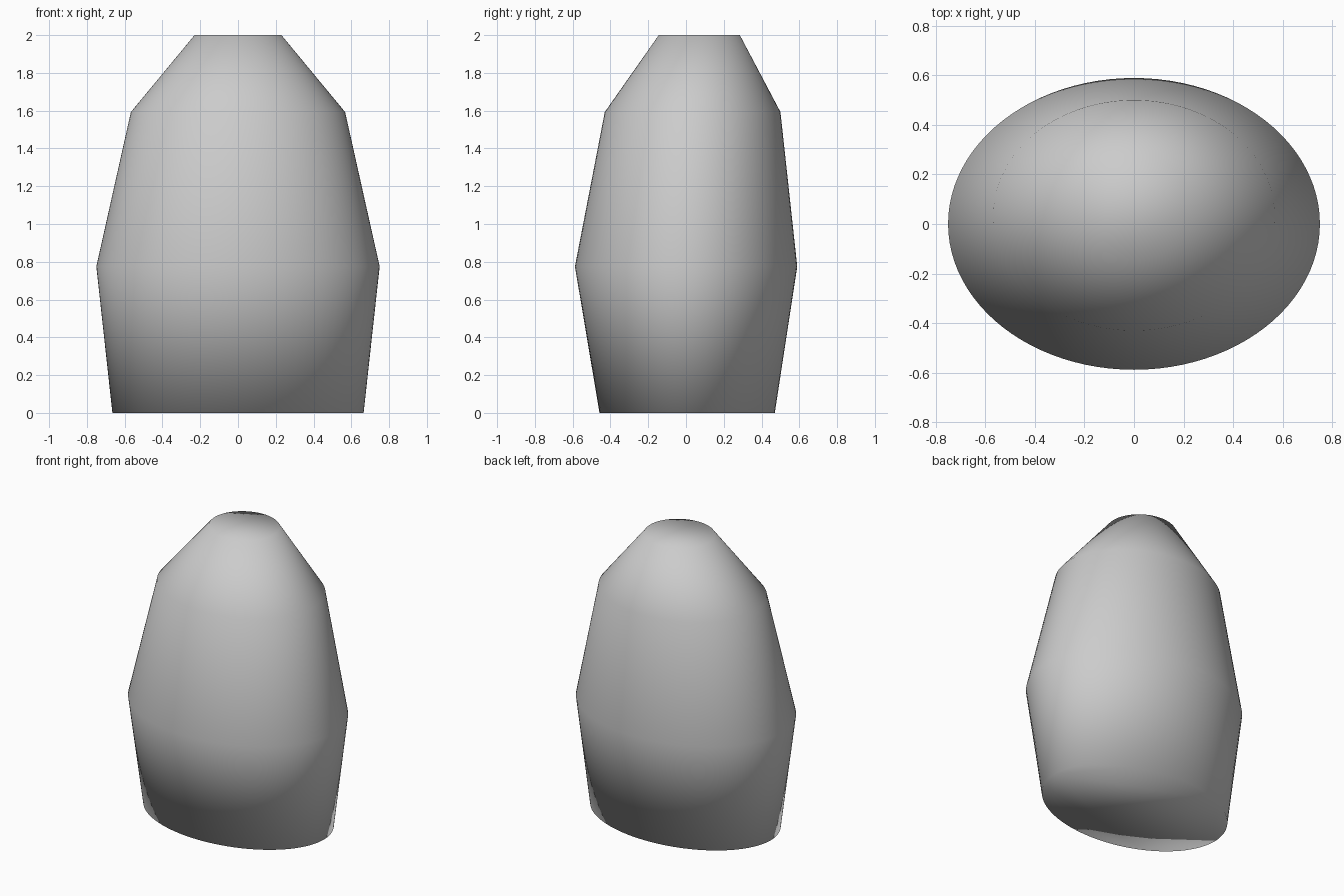
import bpy, bmesh, math

if "Cube" in bpy.data.objects:
    bpy.data.objects.remove(bpy.data.objects["Cube"])

SIDES = 96

grey = bpy.data.materials.new("mid grey")
grey.diffuse_color = (0.6, 0.6, 0.6, 1)
grey.use_nodes = True
grey.node_tree.nodes["Principled BSDF"].inputs["Base Color"].default_value = grey.diffuse_color

# Cross-sections: height, half width, front y, back y
SECTIONS = [
    (0.0, 0.665, -0.458, 0.47),
    (0.775, 0.75, -0.588, 0.589),
    (1.593, 0.567, -0.43, 0.50),
    (2.0, 0.23, -0.144, 0.285),
]


def ellipse_ring(bm, z, half_width, front, back):
    mid, half_depth = (front + back) / 2, (back - front) / 2
    angles = [2 * math.pi * i / SIDES for i in range(SIDES)]
    return [bm.verts.new((half_width * math.cos(a), mid + half_depth * math.sin(a), z))
            for a in angles]


# Tapered oval body lofted through the sections, closed at both ends
bm = bmesh.new()
rings = [ellipse_ring(bm, *s) for s in SECTIONS]
for low, high in zip(rings, rings[1:]):
    for i in range(SIDES):
        j = (i + 1) % SIDES
        bm.faces.new((low[i], low[j], high[j], high[i]))
bm.faces.new(rings[0][::-1])
bm.faces.new(rings[-1])

# The surface is smooth throughout, over the rims as well
for f in bm.faces:
    f.smooth = True

mesh = bpy.data.meshes.new("oval_body")
bm.to_mesh(mesh)
bm.free()
mesh.materials.append(grey)
bpy.context.collection.objects.link(bpy.data.objects.new("oval_body", mesh))
